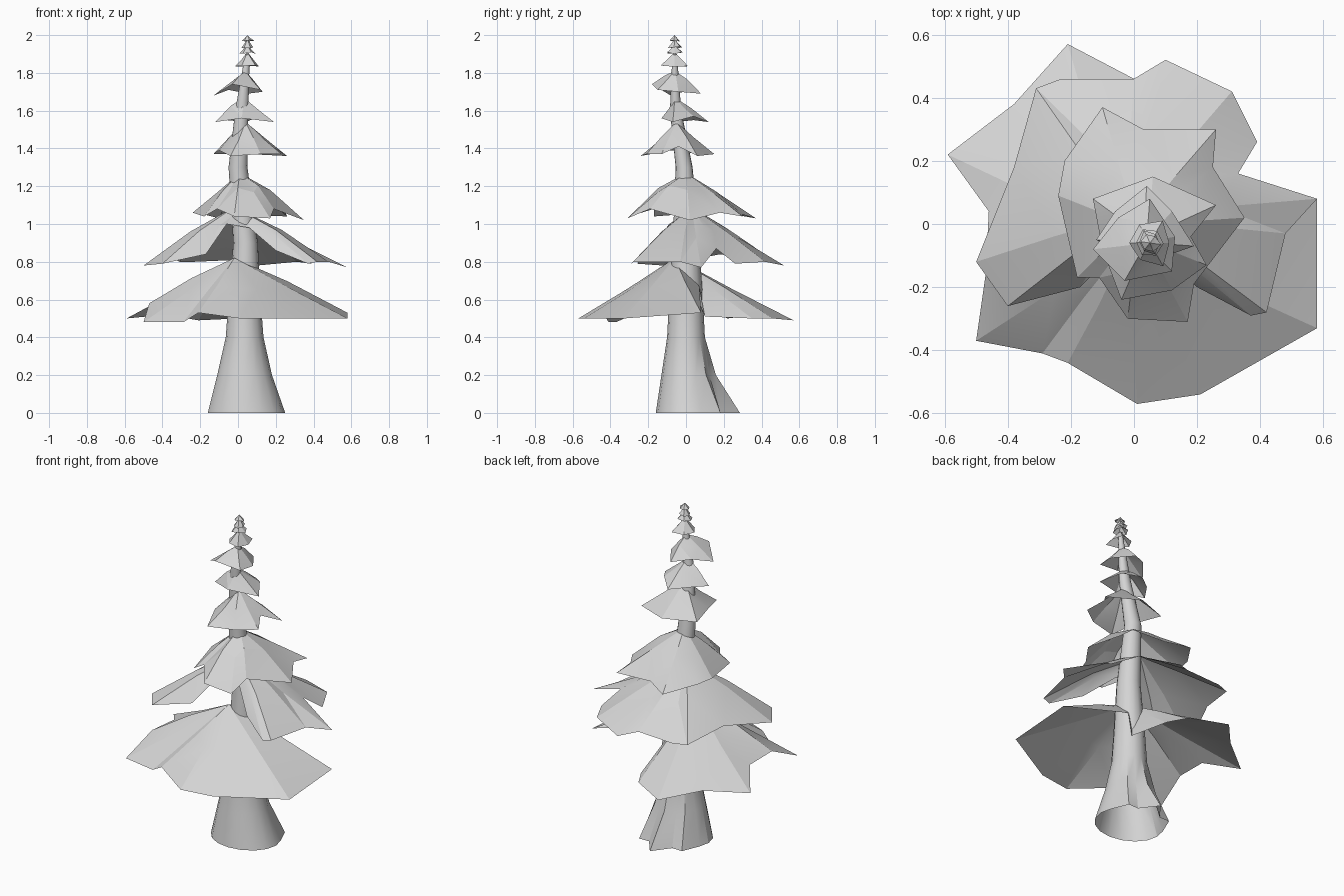
import bpy, bmesh, math, random
from mathutils import Vector

random.seed(4)
if "Cube" in bpy.data.objects:
    bpy.data.objects.remove(bpy.data.objects["Cube"])

# One plain colour for the whole tree
grey = bpy.data.materials.new("light_grey")
grey.use_nodes = True
colour = (0.66, 0.66, 0.66, 1)
grey.diffuse_color = colour
grey.node_tree.nodes["Principled BSDF"].inputs["Base Color"].default_value = colour


def finish(name, bm, angle):
    """Turn a bmesh into a named, shaded object."""
    mesh = bpy.data.meshes.new(name)
    bm.to_mesh(mesh)
    bm.free()
    mesh.materials.append(grey)
    obj = bpy.data.objects.new(name, mesh)
    bpy.context.collection.objects.link(obj)
    bpy.ops.object.select_all(action='DESELECT')
    obj.select_set(True)
    bpy.context.view_layer.objects.active = obj
    bpy.ops.object.shade_smooth_by_angle(angle=math.radians(angle))
    return obj


def bridge(bm, lower, upper):
    """Join two closed rings of equal length with quads."""
    count = len(lower)
    for i in range(count):
        j = (i + 1) % count
        bm.faces.new((lower[i], lower[j], upper[j], upper[i]))


def canopy(name, apex, rim, bulge=0.02):
    """Open, ragged cone: rim, a bent middle ring, and a point at the trunk."""
    bm = bmesh.new()
    tip = Vector(apex) / 100
    edge = [Vector(p) / 100 for p in rim]
    middle = []
    for i, p in enumerate(edge):
        near = (edge[i - 1] + p * 2 + edge[(i + 1) % len(edge)]) / 4
        m = tip.lerp(p.lerp(near, 0.3), 0.5)
        m.z += bulge * random.uniform(-0.4, 1)
        middle.append(bm.verts.new(m))
    outer = [bm.verts.new(p) for p in edge]
    bridge(bm, outer, middle)
    top = bm.verts.new(tip)
    for i, m in enumerate(middle):
        bm.faces.new((m, middle[(i + 1) % len(middle)], top))
    bmesh.ops.triangulate(bm, faces=bm.faces[:])
    return finish(name, bm, 15)


# Trunk: bent, tapering tube (x, y, z, x radius, y radius)
SIDES = 16
sections = [
    (0.045, 0.01, 0, 0.205, 0.17), (0.035, 0, 0.2, 0.145, 0.13),
    (0.035, 0, 0.4, 0.1, 0.1), (0.035, 0, 0.6, 0.085, 0.09),
    (0.04, 0, 0.9, 0.065, 0.07), (0, -0.01, 1.3, 0.05, 0.045),
    (0.02, -0.055, 1.6, 0.035, 0.03), (0.05, -0.06, 1.9, 0.012, 0.012),
]
bm = bmesh.new()
rings = []
for level, (x, y, z, rx, ry) in enumerate(sections):
    ring = []
    for i in range(SIDES):
        a = math.tau * i / SIDES
        # Folded roots swell out at the back of the base
        back = max(0, math.sin(a)) * max(0, 1 - level / 2) ** 1.5
        flare = 1 + back * (0.62 if i % 2 == 0 else 0.1)
        ring.append(bm.verts.new((x + rx * math.cos(a), y + ry * math.sin(a) * flare, z)))
    rings.append(ring)
for lower, upper in zip(rings, rings[1:]):
    bridge(bm, lower, upper)
bm.faces.new(rings[-1])
finish("trunk", bm, 25)

# Large canopies, in hundredths, counter-clockwise from the left front;
# the lowest one has a steep flap at the back and a valley at the left front
canopy("lowest_canopy", (-2, -6, 82), [
    (-50, -37, 48), (-29, -41, 48), (-21, -44, 53), (1, -57, 50), (21, -54, 50),
    (58, -33, 50), (58, 8, 53), (10, 7, 67), (10, 10, 51), (6, 35, 50),
    (0, 46, 50), (-21, 57, 49), (-38, 38, 52), (-59, 22, 50), (-46, 4, 57),
    (-47, -16, 58)])
canopy("second_canopy", (-2, 3, 109), [
    (-50, -12, 78), (-40, -26, 79), (-17, -20, 84), (-6, -9, 100), (6, -8, 98),
    (20, -20, 86), (37, -29, 79), (42, -28, 80), (48, -3, 80), (58, 8, 77),
    (33, 16, 87), (39, 26, 79), (31, 42, 80), (10, 52, 78), (0, 46, 81),
    (-23, 46, 80), (-31, 43, 80), (-38, 18, 84)], 0.03)
canopy("third_canopy", (1, 0, 127), [
    (-18, -17, 104), (-11, -17, 108), (-2, -30, 104), (17, -31, 103),
    (19, -19, 108), (35, 2, 102), (25, 18, 106), (26, 30, 104), (3, 30, 105),
    (-10, 37, 103), (-22, 20, 106), (-24, 9, 106)], 0.04)
canopy("fourth_canopy", (4, -5, 154), [
    (-13, 8, 137), (-10, -8, 139), (-4, -24, 136), (12, -21, 137),
    (23, -13, 137), (18, -4, 141), (26, 6, 136), (6, 15, 137)])
canopy("fifth_canopy", (3, -6, 167), [
    (-12, -5, 154), (2, -13, 156), (19, -7, 154), (12, 4, 157),
    (4, 12, 154), (-6, 4, 155)])
canopy("sixth_canopy", (4, -6, 181), [
    (-13, -8, 168), (-3, -18, 174), (12, -15, 171), (13, -4, 170),
    (5, 8, 169), (-5, 2, 171)])

# Tiny canopies stacked at the tip (base height, top height, radius)
for n, (low, high, radius) in enumerate([(183, 191, 8), (190, 195, 5), (193, 198, 4), (196.5, 200, 3.5)]):
    rim = []
    for i in range(6):
        a = math.tau * i / 6 + n
        r = radius * random.uniform(0.75, 1.1)
        rim.append((5 + r * math.cos(a), -6 + r * math.sin(a), low + random.uniform(0, 1)))
    canopy(f"tip_canopy_{n + 1}", (5, -6, high), rim, 0.003)
